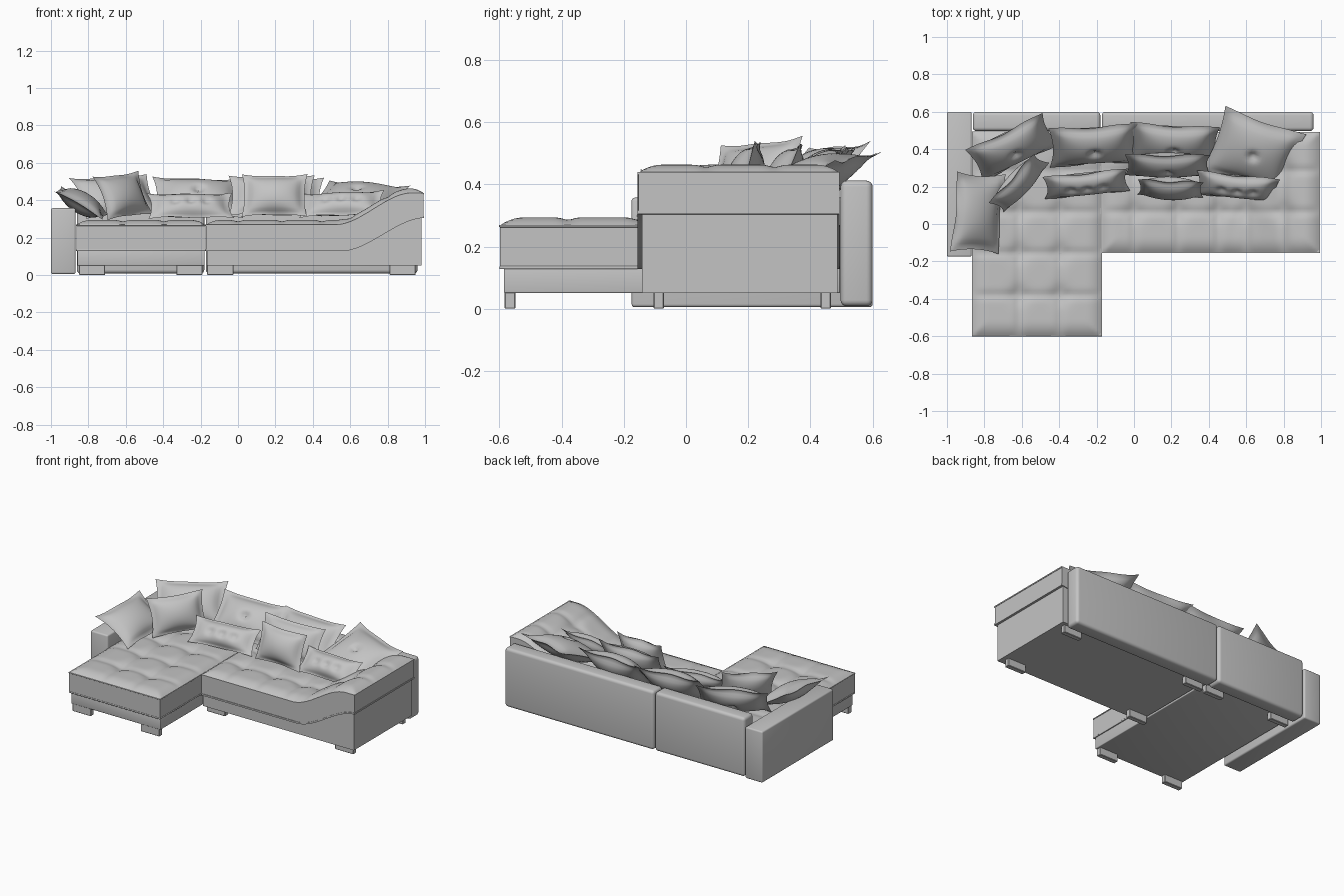
import bpy, bmesh, math
from mathutils import Matrix, Vector

if "Cube" in bpy.data.objects:
    bpy.data.objects.remove(bpy.data.objects["Cube"])

fabric = bpy.data.materials.new("grey fabric")
fabric.use_nodes = True
GREY = (0.55, 0.55, 0.55, 1)
fabric.diffuse_color = GREY
fabric.node_tree.nodes["Principled BSDF"].inputs["Base Color"].default_value = GREY


def finish(bm, name, matrix=None, angle=35):
    bmesh.ops.recalc_face_normals(bm, faces=bm.faces[:])
    me = bpy.data.meshes.new(name)
    bm.to_mesh(me)
    bm.free()
    me.materials.append(fabric)
    ob = bpy.data.objects.new(name, me)
    bpy.context.collection.objects.link(ob)
    if matrix:
        ob.matrix_world = matrix
    bpy.ops.object.select_all(action='DESELECT')
    ob.select_set(True)
    bpy.context.view_layer.objects.active = ob
    bpy.ops.object.shade_smooth_by_angle(angle=math.radians(angle))
    return ob


def box(name, lo, hi, bevel=0.008, segments=3):
    bm = bmesh.new()
    bmesh.ops.create_cube(bm, size=1)
    for v in bm.verts:
        v.co = [(a + b) / 2 + c * (b - a) for a, b, c in zip(lo, hi, v.co)]
    if bevel:
        bmesh.ops.bevel(bm, geom=bm.edges[:], offset=bevel, segments=segments,
                        profile=0.5, affect='EDGES')
    return finish(bm, name)


def slab(name, x0, x1, y0, y1, bottom, top, nx, ny):
    """Rectangular block whose underside and top follow height functions."""
    bm = bmesh.new()
    bmesh.ops.create_grid(bm, x_segments=nx, y_segments=ny, size=0.5)
    for v in bm.verts:
        v.co.x = (x0 + x1) / 2 + v.co.x * (x1 - x0)
        v.co.y = (y0 + y1) / 2 + v.co.y * (y1 - y0)
    ext = bmesh.ops.extrude_face_region(bm, geom=bm.faces[:])
    upper = {e for e in ext["geom"] if isinstance(e, bmesh.types.BMVert)}
    for v in bm.verts:
        v.co.z = top(v.co.x, v.co.y) if v in upper else bottom(v.co.x)
    return finish(bm, name)


def step(x, a, b):
    t = min(1, max(0, (x - a) / (b - a)))
    return t * t * (3 - 2 * t)


def tufted(rim, x0, x1, y0, y1, xs, ys, crown=0.026):
    """Crowned top with creases along xs and ys and buttons where they cross."""
    def gauss(d, w):
        return math.exp(-(d / w) ** 2)

    def height(x, y):
        edge = max(0, min(x - x0, x1 - x, y - y0, y1 - y))
        puff = 1 - (1 - min(1, edge / 0.09)) ** 2.5
        dx, dy = min(abs(x - a) for a in xs), min(abs(y - b) for b in ys)
        dip = 0.008 * max(gauss(dx, 0.022), gauss(dy, 0.022))
        dip += 0.017 * gauss(math.hypot(dx, dy), 0.05)
        return rim(x) + puff * (crown - dip)
    return height


# Backrest in two sections and the low arm
box("backrest_left", (-0.172, 0.497, 0.008), (0.96, 0.6, 0.412), 0.02, 4)
box("backrest_right", (-0.862, 0.497, 0.008), (-0.18, 0.6, 0.412), 0.02, 4)
box("right_arm", (-1.0, -0.175, 0.005), (-0.868, 0.6, 0.357), 0.01)

# Chaise: base, piping and tufted cushion
cx0, cx1, cy0, cy1 = -0.864, -0.174, -0.598, 0.495
box("chaise_base", (cx0 + 0.006, cy0 + 0.012, 0.05), (cx1 - 0.004, cy1, 0.132), 0.005)
box("chaise_piping", (cx0 - 0.002, cy0 - 0.002, 0.127), (cx1 + 0.002, cy1, 0.138), 0.004)
slab("chaise_cushion", cx0, cx1, cy0, cy1, lambda x: 0.136,
     tufted(lambda x: 0.268, cx0, cx1, cy0, cy1,
            (-0.615, -0.395), (-0.38, -0.155, 0.065, 0.285)), 46, 72)
box("chaise_top_piping", (cx0 - 0.003, cy0 - 0.003, 0.262), (cx1 + 0.003, cy1, 0.27), 0.003)

# Main seat: its left end sweeps up into an armrest
sx0, sx1, sy0, sy1 = -0.17, 0.992, -0.152, 0.493


def low(x):
    return 0.132 + 0.178 * step(x, 0.55, 1.0)


def rim(x):
    return 0.268 + 0.17 * step(x, 0.52, 0.93)


slab("seat_base", sx0 + 0.004, 0.98, sy0 + 0.01, sy1 - 0.005,
     lambda x: 0.05, lambda x, y: low(x), 60, 2)
slab("seat_piping", sx0, sx1 + 0.003, sy0 - 0.004, sy1,
     lambda x: low(x) - 0.005, lambda x, y: low(x) + 0.006, 60, 2)
slab("seat_cushion", sx0, sx1, sy0, sy1, lambda x: low(x) + 0.004,
     tufted(rim, sx0, sx1, sy0, sy1, (0.0, 0.235, 0.45, 0.6, 0.8), (0.065, 0.285)), 80, 44)
slab("seat_top_piping", sx0, sx1 + 0.003, sy0 - 0.004, sy1,
     lambda x: rim(x) - 0.007, lambda x, y: rim(x) + 0.001, 60, 2)

# Feet
feet = [(-0.85, -0.583), (-0.33, -0.583), (-0.85, 0.432), (-0.33, 0.432),
        (-0.165, -0.105), (0.81, -0.105), (-0.165, 0.432), (0.81, 0.432)]
for i, (x, y) in enumerate(feet):
    box(f"foot_{i + 1}", (x, y, 0), (x + 0.14, y + 0.034, 0.054), 0.003, 1)


def pillow(name, centre, w, h, t, yaw, lean, roll=0, buttons=()):
    """Flanged pillow; lean is the angle back from upright, yaw turns it about z."""
    bm = bmesh.new()
    n, inner = 24, 0.86
    for side in (1, -1):
        made = bmesh.ops.create_grid(bm, x_segments=n, y_segments=n, size=1)
        for p in made["verts"]:
            u, v = p.co.x, p.co.y
            a, b = max(0, 1 - (u / inner) ** 2), max(0, 1 - (v / inner) ** 2)
            z = t / 2 * (a * b) ** 0.55
            for bu in buttons:
                z *= 1 - 0.4 * math.exp(-(((u - bu) * w) ** 2 + (v * h) ** 2) / 0.003)
            rimmed = max(abs(u), abs(v)) > 0.999
            wave = 0.006 * math.sin(5 * u + 2 * v) * max(abs(u), abs(v)) ** 4
            z = wave + side * (0 if rimmed else z + 0.003)
            p.co = (u * w / 2 * (1 - 0.09 * (1 - v * v)),
                    v * h / 2 * (1 - 0.09 * (1 - u * u)), z)
    bmesh.ops.remove_doubles(bm, verts=bm.verts[:], dist=0.0004)
    rot = (Matrix.Rotation(math.radians(yaw), 4, 'Z')
           @ Matrix.Rotation(math.radians(90 - lean), 4, 'X')
           @ Matrix.Rotation(math.radians(roll), 4, 'Z'))
    finish(bm, name, Matrix.Translation(Vector(centre)) @ rot, 50)


# Scatter pillows: centre, width, height, thickness, yaw, lean, roll, buttons
pillow("arm_pillow", (-0.835, 0.06, 0.385), 0.43, 0.3, 0.11, 80, 60, 6)
pillow("corner_pillow", (-0.615, 0.22, 0.425), 0.36, 0.25, 0.11, 46, 22, 5)
pillow("back_pillow_right", (-0.65, 0.41, 0.42), 0.46, 0.29, 0.13, 24, 42, 3, (0,))
pillow("back_pillow_middle", (-0.215, 0.42, 0.415), 0.48, 0.3, 0.14, 5, 45, -2, (0,))
pillow("back_pillow_left", (0.215, 0.43, 0.415), 0.48, 0.29, 0.14, -3, 45, 0, (0,))
pillow("large_corner_pillow", (0.64, 0.385, 0.41), 0.46, 0.4, 0.13, -10, 66, -10, (0,))
pillow("long_pillow_right", (-0.255, 0.215, 0.37), 0.46, 0.18, 0.1, 6, 42, 0, (-0.4, 0, 0.4))
pillow("small_back_pillow", (0.18, 0.315, 0.425), 0.46, 0.24, 0.11, 0, 28, 0, (0,))
pillow("small_front_pillow", (0.195, 0.19, 0.425), 0.35, 0.24, 0.11, -2, 20, 0)
pillow("long_pillow_left", (0.555, 0.2, 0.38), 0.45, 0.18, 0.1, -8, 45, 3, (-0.4, 0, 0.4))
